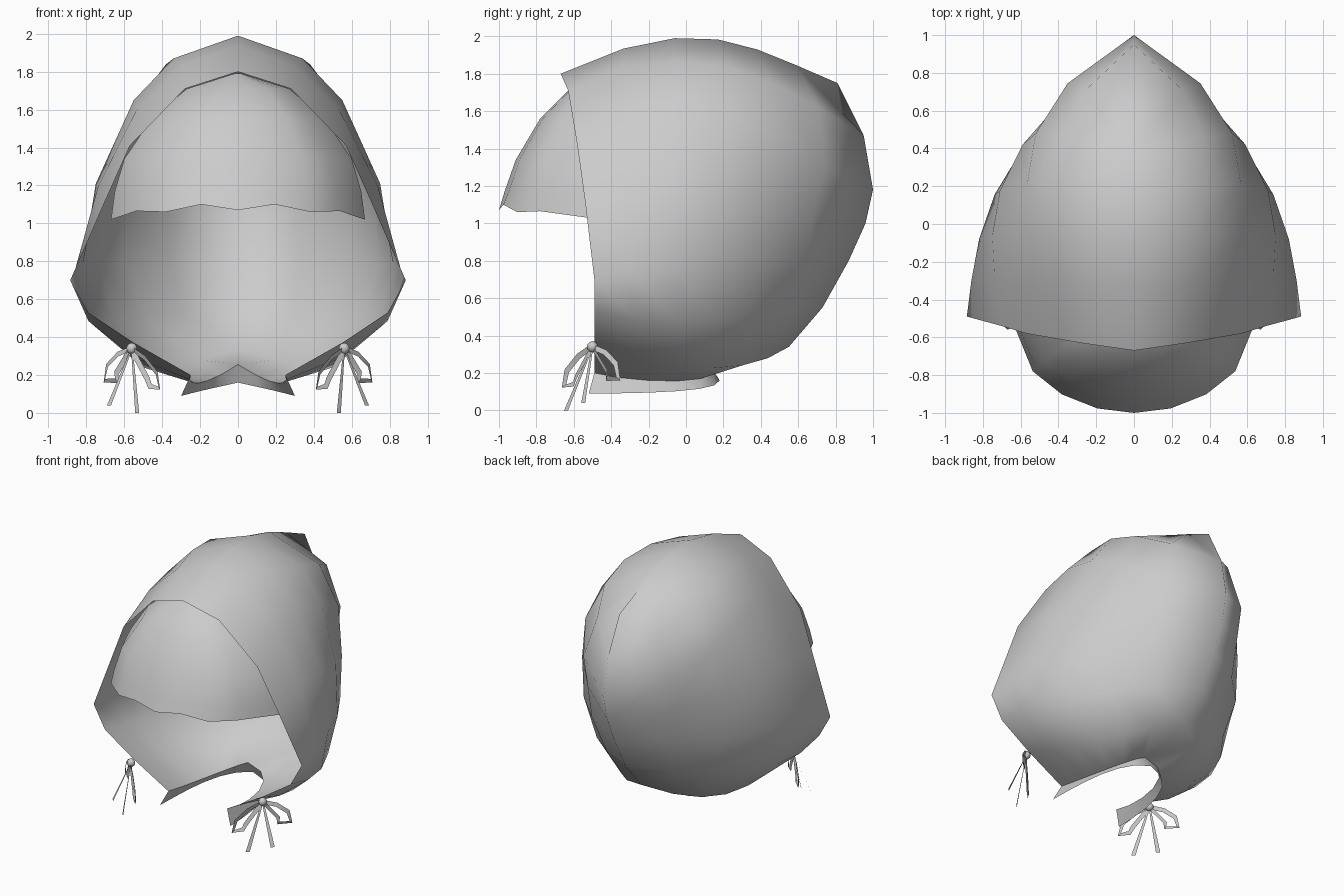
import bpy, bmesh, math
from mathutils import Vector

cube = bpy.data.objects.get("Cube")
if cube:
    bpy.data.objects.remove(cube)

grey = bpy.data.materials.new("plain_grey")
grey.use_nodes = True
grey.diffuse_color = (0.6, 0.6, 0.6, 1)
grey.node_tree.nodes["Principled BSDF"].inputs["Base Color"].default_value = (0.6, 0.6, 0.6, 1)


def finish(name, bm, angle=60):
    bmesh.ops.remove_doubles(bm, verts=bm.verts, dist=0.0005)
    bmesh.ops.recalc_face_normals(bm, faces=bm.faces)
    mesh = bpy.data.meshes.new(name)
    bm.to_mesh(mesh)
    bm.free()
    mesh.materials.append(grey)
    obj = bpy.data.objects.new(name, mesh)
    bpy.context.collection.objects.link(obj)
    bpy.ops.object.select_all(action='DESELECT')
    obj.select_set(True)
    bpy.context.view_layer.objects.active = obj
    bpy.ops.object.shade_smooth_by_angle(angle=math.radians(angle))
    return obj


def skin(bm, rows):
    """Bridge rows of points into a sheet of quads."""
    grid = [[bm.verts.new(p) for p in row] for row in rows]
    for a, b in zip(grid, grid[1:]):
        for i in range(len(a) - 1):
            bm.faces.new((a[i], a[i + 1], b[i + 1], b[i]))


def cubic(points, t):
    """Smooth curve through four points at t = 0, 1, 2, 3."""
    result = Vector((0, 0, 0))
    for i, p in enumerate(points):
        weight = 1.0
        for j in range(4):
            if j != i:
                weight *= (t - j) / (i - j)
        result += Vector(p) * weight
    return result


# Hood: each row runs from the face opening round to the back ridge
hood_rows = [
    ((0, -.67, 1.8), (0, -.06, 1.99), (0, .38, 1.93), (0, .81, 1.75)),
    ((.28, -.63, 1.71), (.34, -.06, 1.87), (.37, .46, 1.75), (0, .95, 1.47)),
    ((.57, -.58, 1.41), (.55, -.06, 1.65), (.52, .48, 1.46), (0, 1, 1.18)),
    ((.7, -.54, 1.12), (.75, -.06, 1.21), (.59, .42, 1.12), (0, .96, 1)),
    ((.885, -.49, .7), (.82, -.08, .78), (.59, .4, .8), (0, .87, .8)),
    ((.79, -.49, .53), (.745, -.05, .47), (.5, .37, .5), (0, .73, .55)),
    ((.55, -.49, .37), (.5, -.05, .24), (.34, .3, .24), (0, .55, .34)),
    ((.25, -.49, .2), (.24, -.2, .16), (.16, .08, .17), (0, .12, .255)),
    ((.3, -.52, .09), (.28, -.2, .095), (.2, .07, .115), (0, .18, .16)),
]
bm = bmesh.new()
for side in (1, -1):
    rows = []
    for row in hood_rows:
        curve = [cubic(row, k / 2) for k in range(7)]
        rows.append([(p.x * side, p.y, p.z) for p in curve])
    skin(bm, rows)
finish("hood", bm, 80)

# Fringe: domed sheet of hair with a wavy lower edge
fringe_rings = [(1.79, .02, .02), (1.71, .27, .18), (1.56, .45, .33),
                (1.34, .6, .46), (1.17, .65, .52)]
columns = [1, .8, .57, .29, 0]
wave = [1.02, 1.065, 1.06, 1.1, 1.07]
bm = bmesh.new()
rows = []
for z, width, depth in fringe_rings + [(None, .67, .55)]:
    row = []
    for k in range(9):
        m = min(k, 8 - k)
        x = columns[m] * (1 if k < 4 else -1)
        height = wave[m] if z is None else z
        row.append((width * x, -.45 - depth * math.sqrt(1 - x * x), height))
    rows.append(row)
skin(bm, rows)
finish("fringe", bm)

# Ribbon bows: bead, two loops and two tails, set diagonally at each cheek
loops = [
    [(0, 0), (.1, -.03), (.18, -.09), (.2, -.17), (.11, -.17), (.11, -.13), (0, 0)],
    [(0, 0), (-.1, -.05), (-.19, -.13), (-.21, -.21), (-.14, -.2), (-.12, -.16), (0, 0)],
]
tails = [(-.12, .08, -.34), (.05, .12, -.30)]


def place(side, u, n, z):
    d = math.sqrt(0.5)
    return Vector((side * (.56 + (u + n) * d), -.5 + (u - n) * d, .34 + z))


for side, label in ((1, "left"), (-1, "right")):
    bm = bmesh.new()
    for path in loops:
        inner, outer = [], []
        for k, (u, z) in enumerate(path):
            a = Vector(path[max(k - 1, 0)])
            b = Vector(path[min(k + 1, len(path) - 1)])
            t = (b - a).normalized()
            inner.append(place(side, u - t.y * .014, 0, z + t.x * .014))
            outer.append(place(side, u + t.y * .014, 0.01, z - t.x * .014))
        skin(bm, [inner, outer])
    for u, n, z in tails:
        skin(bm, [[place(side, -.006, 0, 0), place(side, .006, 0, 0)],
                  [place(side, u - .015, n, z), place(side, u + .015, n, z)]])
    finish(label + "_bow_ribbon", bm, 30)

    bm = bmesh.new()
    bmesh.ops.create_uvsphere(bm, u_segments=10, v_segments=6, radius=.03)
    bmesh.ops.translate(bm, verts=bm.verts, vec=place(side, 0, 0, 0))
    finish(label + "_bow_bead", bm)
